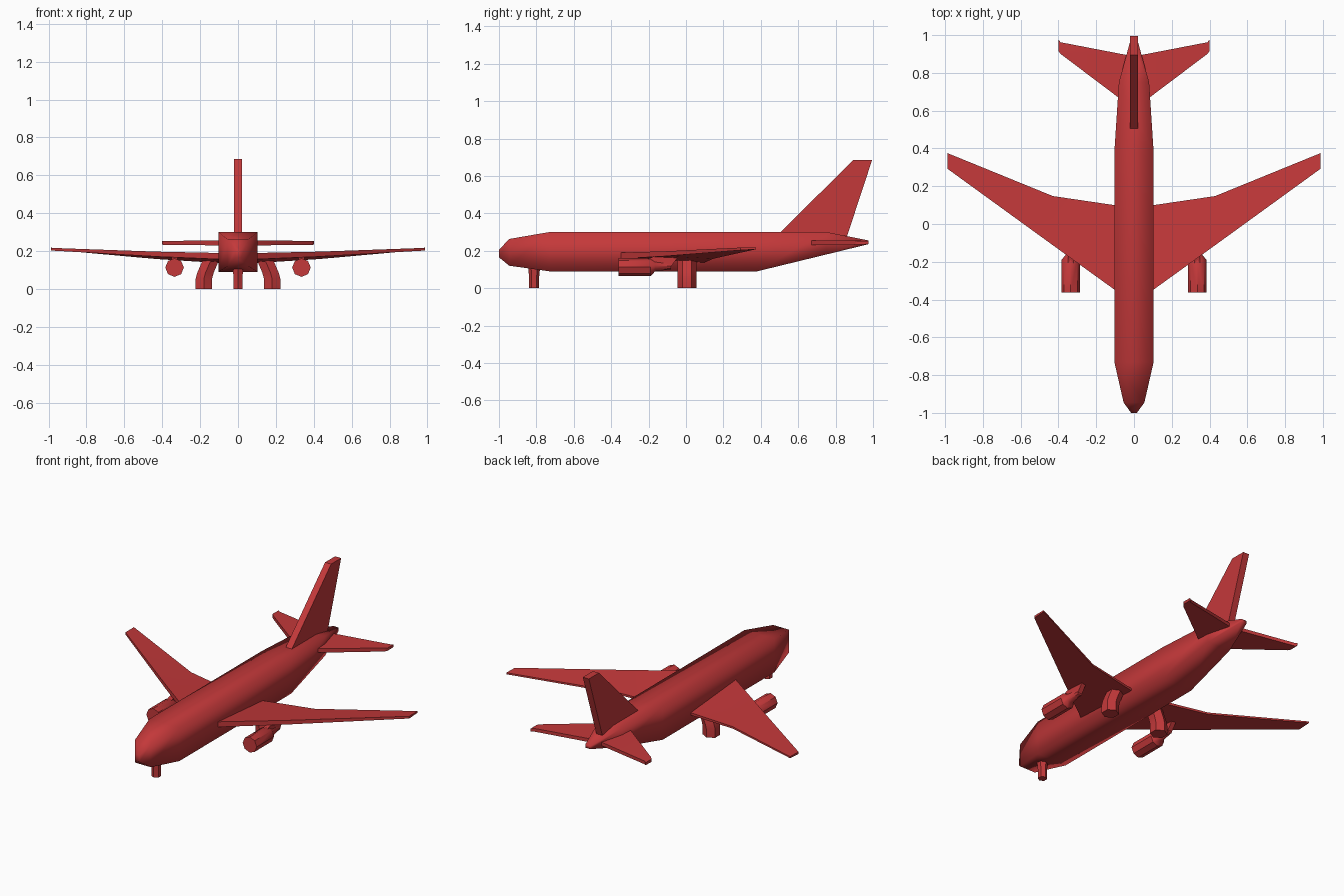
import bpy, bmesh
from math import sin, cos, pi, radians

if "Cube" in bpy.data.objects:
    bpy.data.objects.remove(bpy.data.objects["Cube"])

red = bpy.data.materials.new("red_paint")
red.diffuse_color = (0.55, 0.04, 0.042, 1)
red.use_nodes = True
red.node_tree.nodes["Principled BSDF"].inputs["Base Color"].default_value = red.diffuse_color


def loft(name, rings, angle=40, mirror=False):
    """Skin a list of equal-sized point rings and cap both ends."""
    bm = bmesh.new()
    loops = [[bm.verts.new(p) for p in ring] for ring in rings]
    n = len(loops[0])
    for a, b in zip(loops, loops[1:]):
        for i in range(n):
            j = (i + 1) % n
            bm.faces.new((a[i], a[j], b[j], b[i]))
    bm.faces.new(loops[0])
    bm.faces.new(loops[-1])
    bmesh.ops.recalc_face_normals(bm, faces=bm.faces)
    mesh = bpy.data.meshes.new(name)
    bm.to_mesh(mesh)
    bm.free()
    mesh.materials.append(red)
    ob = bpy.data.objects.new(name, mesh)
    bpy.context.collection.objects.link(ob)
    bpy.ops.object.select_all(action='DESELECT')
    ob.select_set(True)
    bpy.context.view_layer.objects.active = ob
    bpy.ops.object.shade_smooth_by_angle(angle=radians(angle))
    if mirror:
        ob.modifiers.new("mirror", 'MIRROR').use_mirror_merge = False
    return ob


def blade(x, y0, y1, z0, z1, t0, t1):
    """Wing section at x: front edge y0/z0 and rear edge y1/z1 with thicknesses."""
    return [(x, y0, z0 - t0), (x, y1, z1 - t1), (x, y1, z1 + t1), (x, y0, z0 + t0)]


def ring_y(x, y, z, r, n=8):
    return [(x + r * cos(2 * pi * i / n), y, z + r * sin(2 * pi * i / n)) for i in range(n)]


def ring_z(x, y, z, r, n=6):
    return [(x + r * sin(2 * pi * i / n), y + r * cos(2 * pi * i / n), z) for i in range(n)]


# Fuselage: square sections (y, half width, bottom, top), softly shaded
sections = [(-1, .015, .165, .205), (-.945, .055, .12, .263), (-.73, .104, .09, .30),
            (.38, .104, .09, .30), (.75, .08, .18, .30), (.975, .018, .235, .255)]
loft("fuselage", [[(-w, y, b), (w, y, b), (w, y, t), (-w, y, t)]
                  for y, w, b, t in sections], angle=180)

# Main wings, swept with a trailing-edge kink
loft("wings", [blade(.05, -.386, .092, .172, .142, .017, .008),
               blade(.43, -.112, .148, .184, .164, .013, .006),
               blade(.987, .292, .375, .21, .213, .007, .005)], mirror=True)

# Tailplane
loft("tailplane", [blade(.03, .63, .893, .243, .243, .013, .011),
                   blade(.388, .90, .962, .243, .243, .011, .01),
                   blade(.4, .915, .975, .243, .243, .009, .008)], mirror=True)

# Fin
side = [(.45, .25), (.85, .25), (.865, .29), (.995, .685), (.895, .685), (.505, .30)]
loft("fin", [[(x, y, z) for y, z in side] for x in (-.021, .021)])

# Engines: nacelle with narrower exhaust tail
loft("engine_nacelles", [ring_y(.335, -.362, .113, .049), ring_y(.335, -.19, .113, .049),
                         ring_y(.335, -.165, .118, .028), ring_y(.335, -.08, .118, .017)],
     mirror=True)
# Pylons joining engines to the wings
loft("engine_pylons", [[(x, -.25, .14), (x, -.08, .115), (x, -.04, .17), (x, -.17, .17)]
                       for x in (.32, .35)], mirror=True)

# Landing gear: bent main legs and a short nose leg
loft("main_gear", [ring_z(.18, .005, 0, .05), ring_z(.18, .005, .055, .05),
                   ring_z(.172, .005, .085, .05), ring_z(.142, .005, .155, .05)], mirror=True)
loft("nose_gear", [ring_z(0, -.812, 0, .027), ring_z(0, -.812, .06, .027),
                   ring_z(0, -.812, .13, .034)])
